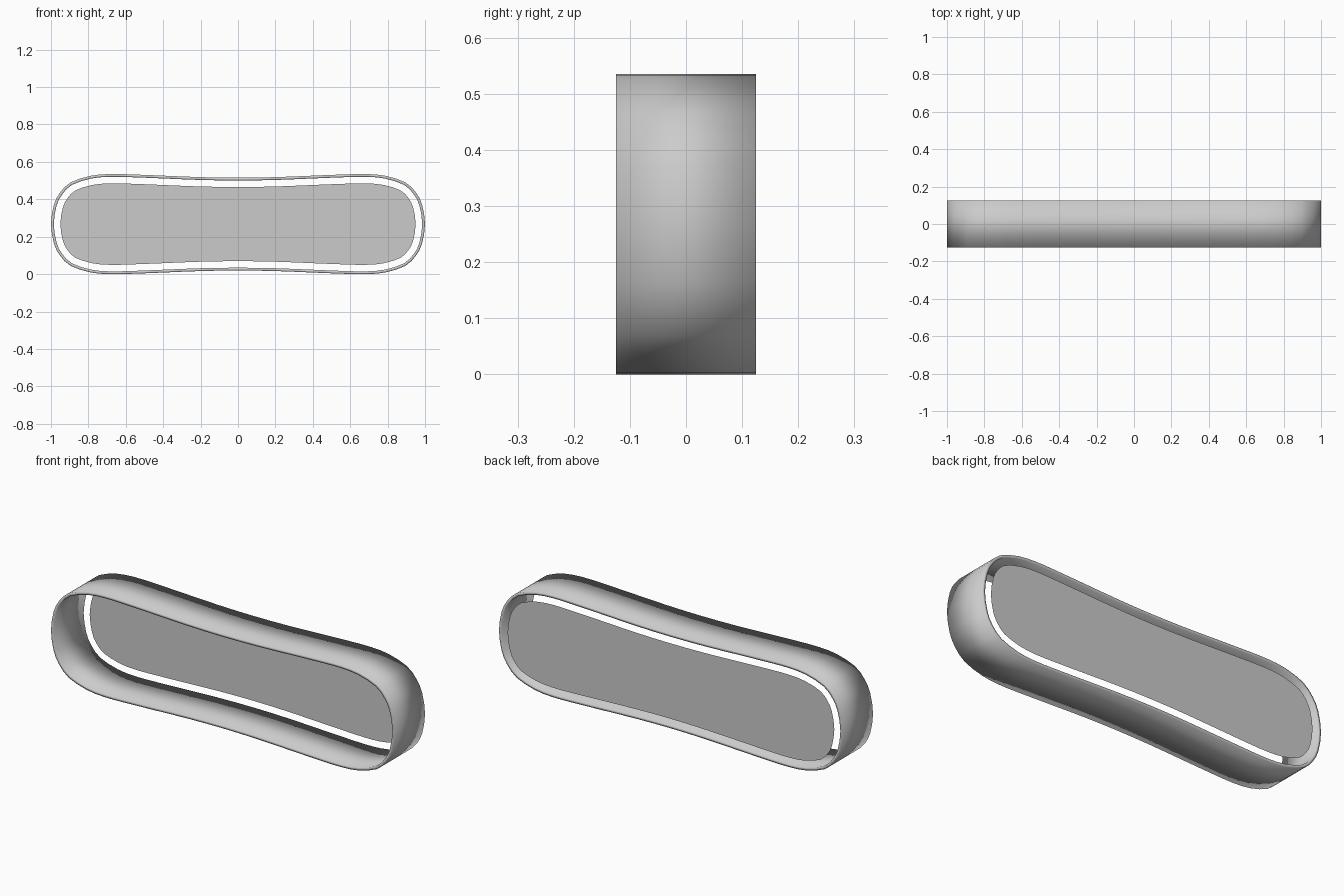
import bpy
import bmesh
from mathutils import Vector

cube = bpy.data.objects.get("Cube")
if cube:
    bpy.data.objects.remove(cube, do_unlink=True)

HALF_DEPTH = 0.125
MID_Z = 0.2675
WALL = 0.015
PANEL_GAP = 0.05

# One quarter of the waisted outline, from top centre to the right end
QUARTER = [(0, .248), (.2, .251), (.4, .259), (.58, .266), (.69, .2675),
           (.79, .258), (.895, .223), (.952, .168), (.984, .104), (1, 0)]

grey = bpy.data.materials.new("plain grey")
grey.use_nodes = True
colour = (0.6, 0.6, 0.6, 1)
grey.diffuse_color = colour
grey.node_tree.nodes["Principled BSDF"].inputs["Base Color"].default_value = colour


def closed_outline():
    """Mirror the quarter four ways and round it off with a closed spline."""
    q = [Vector(p) for p in QUARTER]
    right = q + [Vector((p.x, -p.y)) for p in reversed(q[:-1])]
    loop = right + [Vector((-p.x, p.y)) for p in reversed(right[1:-1])]
    n = len(loop)
    smooth = []
    for i in range(n):
        a, b, c, d = (loop[(i + k) % n] for k in (-1, 0, 1, 2))
        smooth += [b, (9 * (b + c) - a - d) / 16]
    return smooth


def inset(loop, distance):
    """Move a clockwise outline inwards along its normals."""
    n = len(loop)
    result = []
    for i, p in enumerate(loop):
        t = (loop[(i + 1) % n] - loop[i - 1]).normalized()
        result.append(p + Vector((t.y, -t.x)) * distance)
    return result


def add_loop(bm, loop, y):
    return [bm.verts.new((p.x, y, p.y + MID_Z)) for p in loop]


def finish(bm, name):
    mesh = bpy.data.meshes.new(name)
    bm.to_mesh(mesh)
    bm.free()
    mesh.materials.append(grey)
    obj = bpy.data.objects.new(name, mesh)
    bpy.context.collection.objects.link(obj)
    return obj


outer = closed_outline()
inner = inset(outer, WALL)

# Hollow band, open at front and back, with softly blended normals
bm = bmesh.new()
rings = [add_loop(bm, outer, -HALF_DEPTH), add_loop(bm, outer, HALF_DEPTH),
         add_loop(bm, inner, HALF_DEPTH), add_loop(bm, inner, -HALF_DEPTH)]
count = len(outer)
for r in range(4):
    a, b = rings[r], rings[(r + 1) % 4]
    for i in range(count):
        j = (i + 1) % count
        bm.faces.new((a[i], a[j], b[j], b[i]))
bmesh.ops.recalc_face_normals(bm, faces=bm.faces)
for face in bm.faces:
    face.smooth = True
finish(bm, "outer_band")

# Flat panel floating inside the back opening
bm = bmesh.new()
bm.faces.new(add_loop(bm, inset(outer, PANEL_GAP), HALF_DEPTH))
bmesh.ops.recalc_face_normals(bm, faces=bm.faces)
finish(bm, "back_panel")
